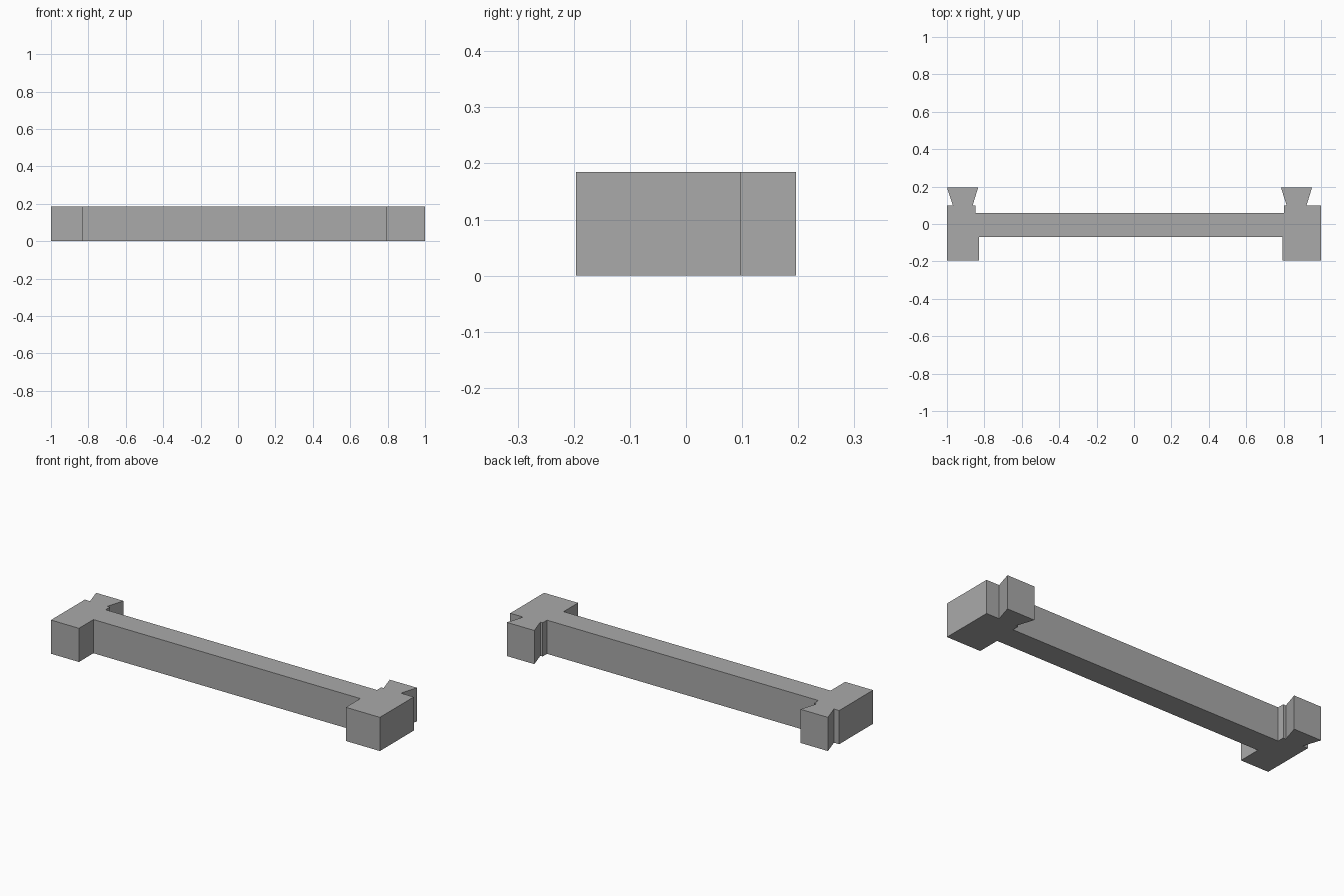
import bpy
import bmesh

HEIGHT = 0.185
BACK, SHOULDER, FRONT = 0.196, 0.098, -0.196
BAR_BACK, BAR_FRONT = 0.06, -0.07

if "Cube" in bpy.data.objects:
    bpy.data.objects.remove(bpy.data.objects["Cube"], do_unlink=True)

grey = bpy.data.materials.new("plain grey")
grey.use_nodes = True
colour = (0.4, 0.4, 0.4, 1)
grey.diffuse_color = colour
grey.node_tree.nodes["Principled BSDF"].inputs["Base Color"].default_value = colour


def dovetail(neck_left, neck_right, tip_left, tip_right):
    """Flared tab outline, from its right neck round to its left neck."""
    return [(neck_right, SHOULDER), (tip_right, BACK),
            (tip_left, BACK), (neck_left, SHOULDER)]


# Outline seen from above, anticlockwise from the front left corner
outline = [(-1, FRONT), (-0.83, FRONT), (-0.83, BAR_FRONT),
           (0.793, BAR_FRONT), (0.793, FRONT), (1, FRONT), (1, SHOULDER)]
outline += dovetail(0.817, 0.922, 0.785, 0.952)
outline += [(0.803, SHOULDER), (0.803, BAR_BACK),
            (-0.847, BAR_BACK), (-0.847, SHOULDER)]
outline += dovetail(-0.968, -0.863, -1, -0.833)
outline += [(-1, SHOULDER)]

# Connector bar with its end blocks and dovetails, as one extruded solid
bm = bmesh.new()
base = bm.faces.new([bm.verts.new((x, y, 0)) for x, y in outline])
result = bmesh.ops.extrude_face_region(bm, geom=[base], use_keep_orig=True)
top = [v for v in result["geom"] if isinstance(v, bmesh.types.BMVert)]
bmesh.ops.translate(bm, verts=top, vec=(0, 0, HEIGHT))
bmesh.ops.recalc_face_normals(bm, faces=bm.faces)

mesh = bpy.data.meshes.new("dovetail_connector_bar")
bm.to_mesh(mesh)
bm.free()
mesh.materials.append(grey)
bar = bpy.data.objects.new("dovetail_connector_bar", mesh)
bpy.context.collection.objects.link(bar)
